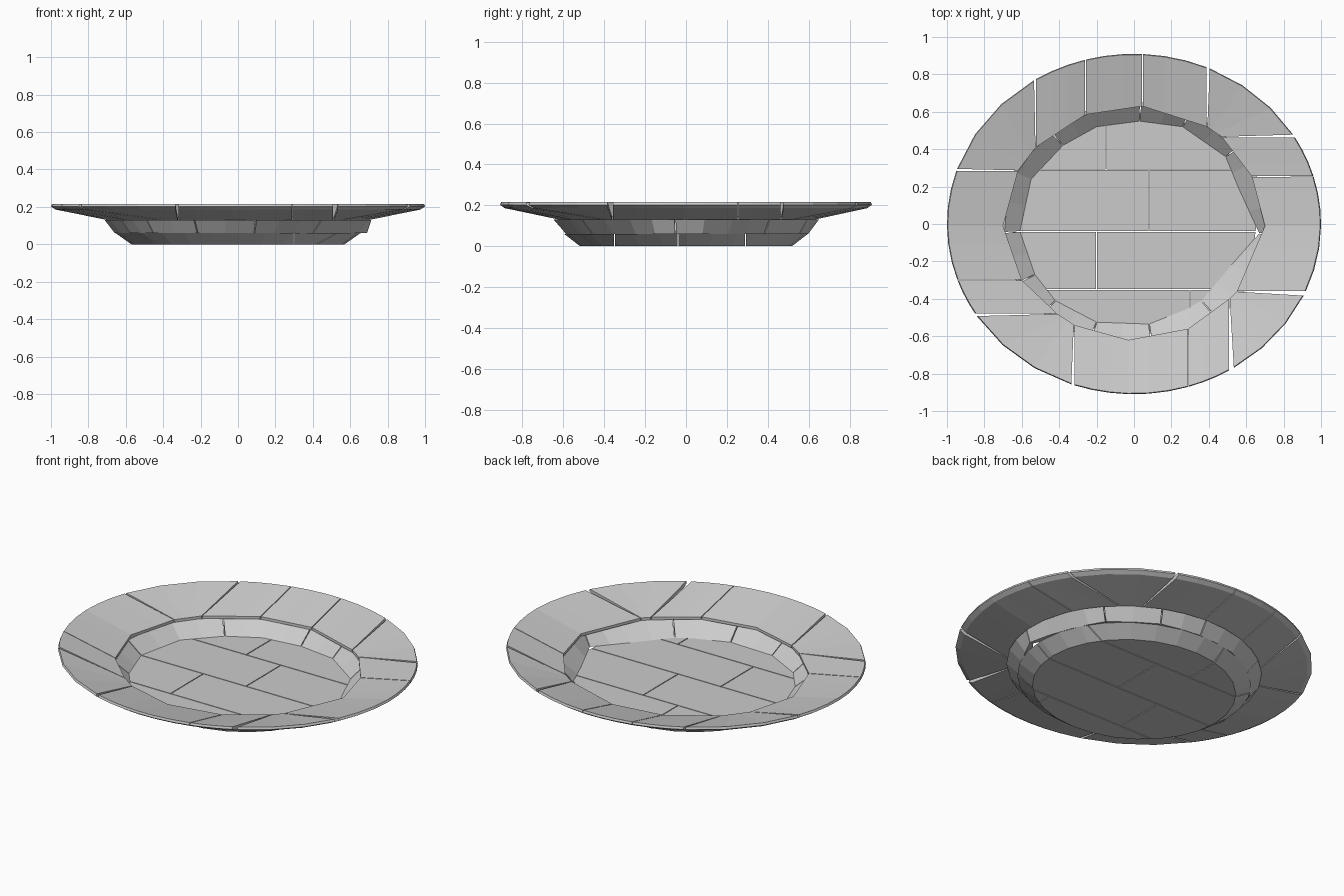
import bpy, bmesh, math
from mathutils import Vector

if "Cube" in bpy.data.objects:
    bpy.data.objects.remove(bpy.data.objects["Cube"])

RY = 0.91      # the plate is slightly oval
GAP = 0.0025   # half width of a crack


def oval(u, r=1.0):
    return Vector((r * math.cos(u), r * RY * math.sin(u)))


def param(p):
    return math.atan2(p.y / RY, p.x)


def finish(bm, name):
    bmesh.ops.recalc_face_normals(bm, faces=bm.faces)
    me = bpy.data.meshes.new(name)
    bm.to_mesh(me)
    bm.free()
    ob = bpy.data.objects.new(name, me)
    bpy.context.collection.objects.link(ob)
    return ob


def brick_ring(name, stations, profile, radius, steps):
    """stations: (inner point, outer angle, is_joint); profile: (inner-to-outer t, z)."""
    bm = bmesh.new()
    n = len(stations)
    last = None
    for i in range(n):
        (p0, u0, j0), (p1, u1, j1) = stations[i], stations[(i + 1) % n]
        du = (u1 - u0 + math.pi) % (2 * math.pi) - math.pi
        size = (p1 - p0).length
        f0 = min(GAP / size, 0.1) if j0 else 0
        f1 = 1 - (min(GAP / size, 0.1) if j1 else 0)
        rows = []
        for k in range(steps + 1):
            s = f0 + (f1 - f0) * k / steps
            a, b = p0.lerp(p1, s), oval(u0 + du * s, radius)
            rows.append([bm.verts.new((*a.lerp(b, t), z)) for t, z in profile])
        m = len(profile)
        for r0, r1 in zip(rows, rows[1:]):
            for k in range(m):
                bm.faces.new((r0[k], r0[(k + 1) % m], r1[(k + 1) % m], r1[k]))
        if j0:
            bm.faces.new(rows[0])
        if j1:
            bm.faces.new(rows[-1])
    bmesh.ops.remove_doubles(bm, verts=bm.verts, dist=0.0004)
    return finish(bm, name)


# Rim bricks: inner corner, axis the joint runs along, and whether it is cracked
rim_marks = [(.70, -.01, 'x', 0), (.63, .255, 'x', 1), (.47, .465, 'x', 1),
             (.39, .52, 'y', 1), (.045, .63, 'y', 1), (-.26, .585, 'y', 1),
             (-.525, .41, 'y', 1), (-.62, .285, 'x', 1), (-.70, -.01, 'x', 0),
             (-.60, -.30, 'x', 1), (-.41, -.48, 'x', 1), (-.32, -.54, 'y', 1),
             (-.03, -.62, 'y', 0), (.29, -.56, 'y', 1), (.51, -.40, 'y', 1),
             (.55, -.36, 'x', 1)]
rim = []
for x, y, axis, joint in rim_marks:
    if axis == 'x':
        out = Vector((math.copysign(math.sqrt(1 - (y / RY) ** 2), x), y))
    else:
        out = Vector((x, math.copysign(RY * math.sqrt(1 - x * x), y)))
    rim.append((Vector((x, y)), param(out), joint))
brick_ring("rim_bricks", rim,
           [(0, .13), (.92, .186), (1, .202), (.985, .215), (0, .146)], 1.0, 3)

# Sloping wall bricks around the floor
floor_edge = [(.67, -.05), (.56, .19), (.49, .36), (.26, .52), (.03, .55),
              (-.20, .52), (-.38, .42), (-.55, .24), (-.61, -.04), (-.53, -.27),
              (-.42, -.41), (-.20, -.525), (.08, -.535), (.27, -.46),
              (.36, -.41), (.52, -.22)]
wall = [(Vector(p), param(Vector(p)), i % 2 == 0 or i in (3, 9, 11))
        for i, p in enumerate(floor_edge)]
brick_ring("wall_bricks", wall, [(0, .06), (.48, .06), (1, .13), (.8, .13)], .715, 2)

# Base slab, split into staggered planks
SIDES = 28
base = bmesh.new()
low = [base.verts.new((*oval(2 * math.pi * i / SIDES, .57), 0)) for i in range(SIDES)]
top = [base.verts.new((*oval(2 * math.pi * i / SIDES, .655), .06)) for i in range(SIDES)]
base.faces.new(low[::-1])
base.faces.new(top)
for i in range(SIDES):
    k = (i + 1) % SIDES
    base.faces.new((low[i], low[k], top[k], top[i]))


def cut(bm, co, no):
    """Keep the part behind the plane and close the cut."""
    geom = bm.verts[:] + bm.edges[:] + bm.faces[:]
    bmesh.ops.bisect_plane(bm, geom=geom, plane_co=co, plane_no=no, clear_outer=True)
    bmesh.ops.holes_fill(bm, edges=[e for e in bm.edges if e.is_boundary])


planks = [(-1, -.35, [.30]), (-.35, -.04, [-.2]), (-.04, .29, [.08]), (.29, 1, [-.15])]
slab = bmesh.new()
for y0, y1, splits in planks:
    xs = [-1] + splits + [1]
    for x0, x1 in zip(xs, xs[1:]):
        piece = base.copy()
        for co, no in (((x0 + GAP, 0, 0), (-1, 0, 0)), ((x1 - GAP, 0, 0), (1, 0, 0)),
                       ((0, y0 + GAP, 0), (0, -1, 0)), ((0, y1 - GAP, 0), (0, 1, 0))):
            cut(piece, co, no)
        tmp = bpy.data.meshes.new("plank_tmp")
        piece.to_mesh(tmp)
        slab.from_mesh(tmp)
        piece.free()
        bpy.data.meshes.remove(tmp)
base.free()
finish(slab, "base_planks")
